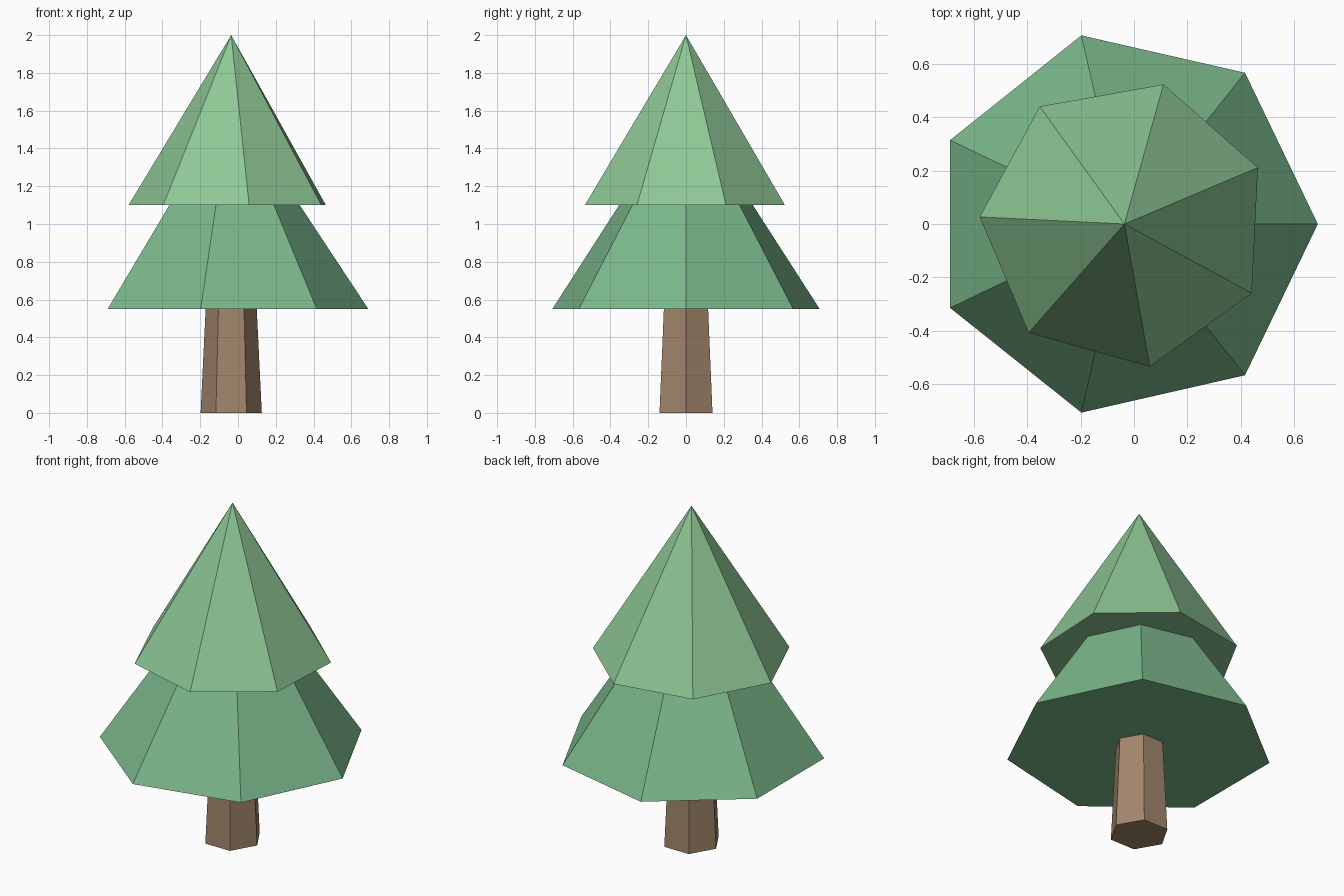
import bpy, bmesh
from math import cos, sin, tau

if "Cube" in bpy.data.objects:
    bpy.data.objects.remove(bpy.data.objects["Cube"])

AXIS_X = -0.036  # common vertical axis of trunk and foliage


def material(name, rgb):
    mat = bpy.data.materials.new(name)
    mat.diffuse_color = (*rgb, 1)
    mat.use_nodes = True
    mat.node_tree.nodes["Principled BSDF"].inputs["Base Color"].default_value = mat.diffuse_color
    return mat


def tapered(name, sides, z0, r0, z1, r1, turn, mat):
    """Flat-sided cone or frustum, first corner at angle turn from +x."""
    bm = bmesh.new()

    def ring(r, z):
        return [bm.verts.new((r * cos(turn + tau * i / sides),
                              r * sin(turn + tau * i / sides), z))
                for i in range(sides)]

    low = ring(r0, z0)
    high = ring(r1, z1) if r1 else [bm.verts.new((0, 0, z1))]
    bm.faces.new(low[::-1])
    if r1:
        bm.faces.new(high)
    for i in range(sides):
        j = (i + 1) % sides
        bm.faces.new([low[i], low[j]] + ([high[j], high[i]] if r1 else high))
    mesh = bpy.data.meshes.new(name)
    bm.to_mesh(mesh)
    bm.free()
    mesh.materials.append(mat)
    obj = bpy.data.objects.new(name, mesh)
    obj.location.x = AXIS_X
    bpy.context.collection.objects.link(obj)
    return obj


bark = material("bark", (0.36, 0.24, 0.15))
dark_green = material("dark_green", (0.20, 0.48, 0.26))
light_green = material("light_green", (0.27, 0.57, 0.30))

# Six-sided trunk, its top hidden in the foliage
tapered("trunk", 6, 0.0, 0.162, 0.66, 0.13, 0.0, bark)

# Two seven-sided foliage tiers, the upper one twisted
tapered("lower_foliage", 7, 0.55, 0.726, 1.65, 0, 0.0, dark_green)
tapered("upper_foliage", 7, 1.10, 0.544, 2.0, 0, 0.4, light_green)
